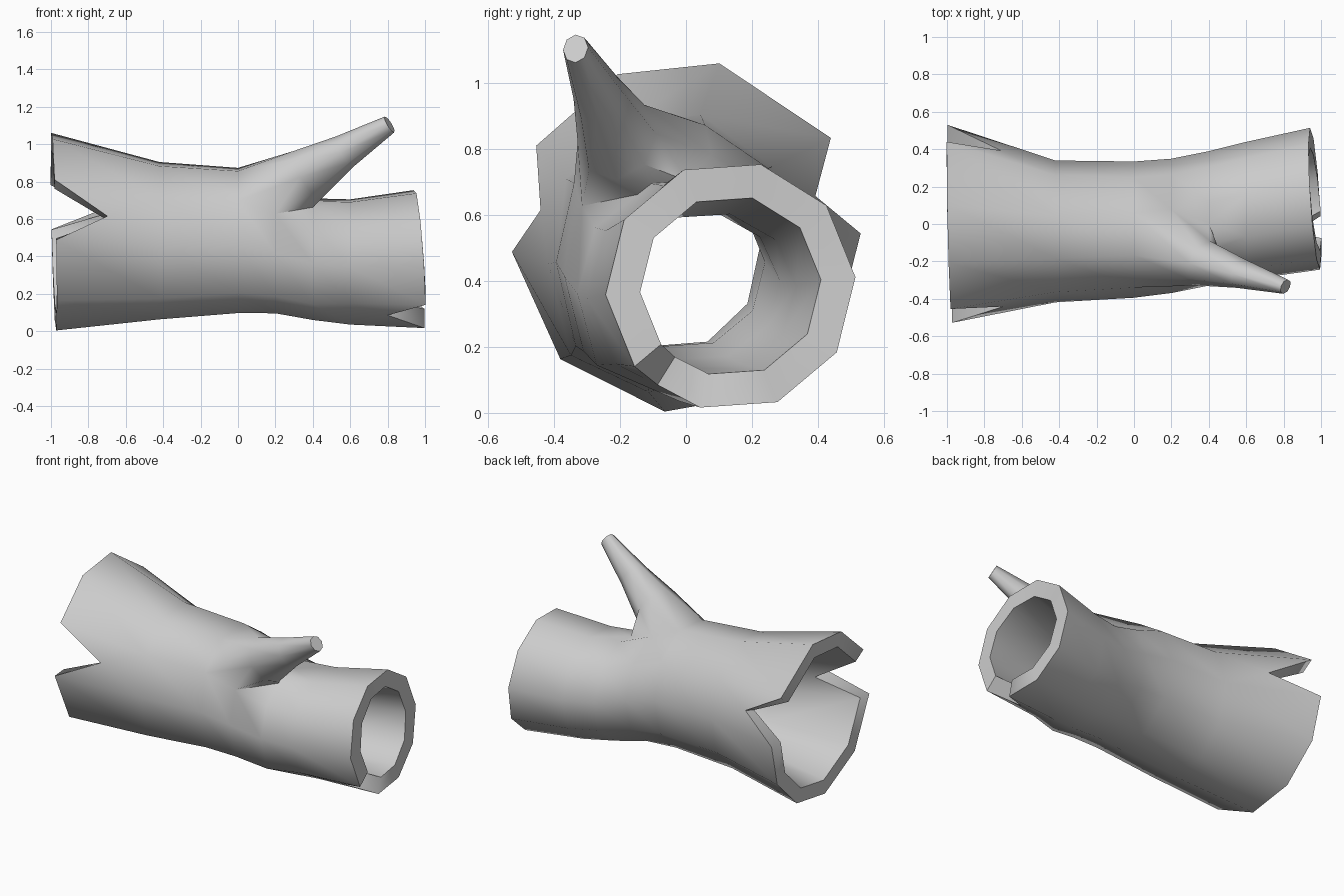
import bpy, bmesh, math
from mathutils import Vector

cube = bpy.data.objects.get("Cube")
if cube:
    bpy.data.objects.remove(cube, do_unlink=True)

SIDES = 10
# Trunk rows: x, centre y, centre z, radius y, radius z, wall, end tilt, unevenness
ROWS = [
    (-0.985, 0.00, 0.535, 0.53, 0.535, 0.095, -0.012, 1),
    (-0.42, -0.04, 0.485, 0.38, 0.43, 0.105, 0, 0.4),
    (0.00, -0.03, 0.485, 0.365, 0.40, 0.11, 0, 0),
    (0.20, -0.01, 0.44, 0.36, 0.355, 0.11, 0, 0),
    (0.40, 0.03, 0.385, 0.36, 0.335, 0.105, 0, 0),
    (0.60, 0.07, 0.37, 0.37, 0.345, 0.105, 0, 0),
    (0.968, 0.135, 0.385, 0.38, 0.38, 0.105, -0.025, 0),
]
UNEVEN = [-3, -6, 3, 1, 1, 1, 4, 7, 5, 2]  # corner shifts in degrees
LAST = len(ROWS) - 1
# Notches: end row, neighbouring row, side index
NOTCHES = [(0, 1, 0), (0, 1, 4), (LAST, LAST - 1, 6)]
# Branch rings: centre, radius in height, radius in width
BRANCH = [((0.37, -0.21, 0.835), 0.15, 0.125),
          ((0.57, -0.265, 0.96), 0.095, 0.08),
          ((0.81, -0.335, 1.105), 0.05, 0.04)]

bm = bmesh.new()


def ring(row, inset):
    x, cy, cz, ry, rz, wall, tilt, uneven = row
    verts = []
    for k in range(SIDES):
        a = math.radians(4 + 36 * k + uneven * UNEVEN[k])
        c, s = math.cos(a), math.sin(a)
        verts.append(bm.verts.new((x + tilt * (c + s),
                                   cy + (ry - inset * wall) * c,
                                   cz + (rz - inset * wall) * s)))
    return verts


def skin(rings, opening):
    """Tube wall with split notches; returns the notch apex vertices."""
    apexes = {}
    for end, near, k in NOTCHES:
        n = (k + 1) % SIDES
        b0, b1, a0, a1 = rings[end][k], rings[end][n], rings[near][k], rings[near][n]
        apex = bm.verts.new((b0.co + b1.co + a0.co + a1.co) / 4)
        for tri in ((a0, b0, apex), (a0, apex, a1), (a1, apex, b1)):
            bm.faces.new(tri)
        apexes[(end, k)] = apex
    for r in range(LAST):
        for k in range(SIDES):
            n = (k + 1) % SIDES
            notched = any(k == j and r == min(e, m) for e, m, j in NOTCHES)
            if not notched and (r, k) not in opening:
                bm.faces.new((rings[r][k], rings[r][n], rings[r + 1][n], rings[r + 1][k]))
    return apexes


# Outer bark, open where the branch grows, and inner hollow
branch_patch = {(r, k) for r in (2, 3) for k in (2, 3)}
outer = [ring(row, 0) for row in ROWS]
inner = [ring(row, 1) for row in ROWS]

# Bulging ridge along the lower front of the bark
for row in outer[1:5]:
    row[6].co += Vector((0, -0.025, -0.025))

outer_apex = skin(outer, branch_patch)
inner_apex = skin(inner, set())

# Rims and notch walls
for end in (0, LAST):
    for k in range(SIDES):
        n = (k + 1) % SIDES
        o, i = outer[end], inner[end]
        if (end, k) in outer_apex:
            oa, ia = outer_apex[(end, k)], inner_apex[(end, k)]
            for j in (k, n):
                bm.faces.new((o[j], oa, ia, i[j]))
        else:
            bm.faces.new((o[k], o[n], i[n], i[k]))

# Branch grown from the opening in the bark
STEPS = [(1, 1), (1, 0), (1, -1), (0, -1), (-1, -1), (-1, 0), (-1, 1), (0, 1)]
loop = [outer[3 - u][3 - v] for u, v in STEPS]

# Bark fills the two corners of the opening in the crotch
for spot, beside, share in ((4, 3, 0.75), (6, 7, 0.5)):
    corner = loop[spot]
    edge = bm.edges.get((corner, loop[5]))
    point = bmesh.utils.edge_split(edge, corner, share)[1]
    bm.faces.new((loop[beside], corner, point))
    loop[spot] = point

up, side = Vector((-0.5, 0, 0.85)), Vector((0.3, 0.95, 0.1))
for centre, ru, rv in BRANCH:
    new = []
    for u, v in STEPS:
        d = Vector((u, v)).normalized()
        new.append(bm.verts.new(Vector(centre) + up * d.x * ru + side * d.y * rv))
    for j in range(len(STEPS)):
        n = (j + 1) % len(STEPS)
        bm.faces.new((loop[j], loop[n], new[n], new[j]))
    loop = new
bm.faces.new(loop)

bmesh.ops.recalc_face_normals(bm, faces=bm.faces)
mesh = bpy.data.meshes.new("hollow_log")
bm.to_mesh(mesh)
bm.free()
log = bpy.data.objects.new("hollow_log", mesh)
bpy.context.collection.objects.link(log)

# Single grey colour
grey = bpy.data.materials.new("light_grey")
grey.use_nodes = True
colour = (0.6, 0.6, 0.6, 1)
grey.diffuse_color = colour
grey.node_tree.nodes["Principled BSDF"].inputs["Base Color"].default_value = colour
mesh.materials.append(grey)

bpy.ops.object.select_all(action="DESELECT")
log.select_set(True)
bpy.context.view_layer.objects.active = log
bpy.ops.object.shade_smooth_by_angle(angle=math.radians(70))
